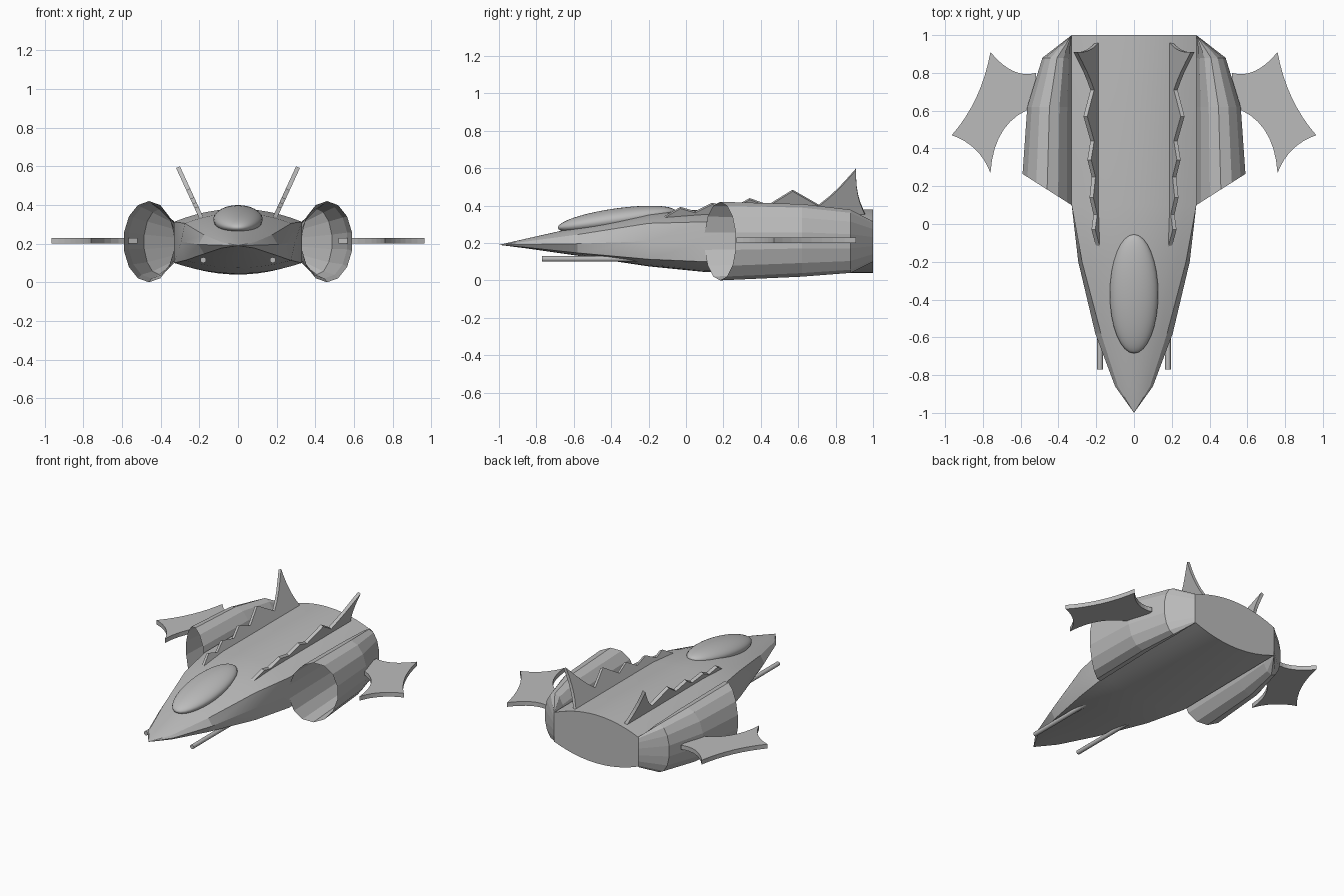
import bpy, bmesh, math
from mathutils import Vector

if "Cube" in bpy.data.objects:
    bpy.data.objects.remove(bpy.data.objects["Cube"])

grey = bpy.data.materials.new("hull grey")
grey.diffuse_color = (0.5, 0.5, 0.5, 1)
grey.use_nodes = True
grey.node_tree.nodes["Principled BSDF"].inputs["Base Color"].default_value = grey.diffuse_color


def finish(name, bm, smooth=None):
    bmesh.ops.remove_doubles(bm, verts=bm.verts, dist=1e-5)
    bmesh.ops.recalc_face_normals(bm, faces=bm.faces)
    mesh = bpy.data.meshes.new(name)
    bm.to_mesh(mesh)
    bm.free()
    mesh.materials.append(grey)
    ob = bpy.data.objects.new(name, mesh)
    bpy.context.collection.objects.link(ob)
    if smooth:
        bpy.ops.object.select_all(action='DESELECT')
        ob.select_set(True)
        bpy.context.view_layer.objects.active = ob
        bpy.ops.object.shade_smooth_by_angle(angle=math.radians(smooth))
    return ob


def loft(name, rings, cap_end=False, smooth=None):
    bm = bmesh.new()
    loops = [[bm.verts.new(p) for p in r] for r in rings]
    n = len(loops[0])
    for a, b in zip(loops, loops[1:]):
        for i in range(n):
            j = (i + 1) % n
            bm.faces.new((a[i], a[j], b[j], b[i]))
    if cap_end:
        bm.faces.new(loops[-1])
    return finish(name, bm, smooth)


def plate(name, pts, offset):
    """Closed outline thickened along an offset vector."""
    bm = bmesh.new()
    face = bm.faces.new([bm.verts.new(p) for p in pts])
    ext = bmesh.ops.extrude_face_region(bm, geom=[face], use_keep_orig=True)
    verts = [v for v in ext["geom"] if isinstance(v, bmesh.types.BMVert)]
    bmesh.ops.translate(bm, verts=verts, vec=offset)
    return finish(name, bm)


def arc(a, mid, b, n=8):
    """Quadratic curve from a through mid to b, without the last point."""
    a, mid, b = Vector(a), Vector(mid), Vector(b)
    c = 2 * mid - (a + b) / 2
    return [a * (1 - t)**2 + c * 2 * t * (1 - t) + b * t * t
            for t in (i / n for i in range(n))]


# Hull: arched top and bottom joined by side walls
def hull_ring(y, w, edge_w, z_bot, z_low, z_up, z_top, n=12):
    pts = []
    for i in range(n + 1):
        u = -1 + 2 * i / n
        pts.append((u * edge_w, y, z_low - (z_low - z_bot) * (1 - u * u)))
    pts.append((w, y, (z_low + z_up) / 2))
    for i in range(n + 1):
        u = 1 - 2 * i / n
        pts.append((u * edge_w, y, z_up + (z_top - z_up) * (1 - u * u)))
    pts.append((-w, y, (z_low + z_up) / 2))
    return pts


loft("hull", [
    hull_ring(-1.0, 0, 0, .19, .19, .19, .19),
    hull_ring(-.86, .10, .085, .172, .177, .207, .222),
    hull_ring(-.58, .205, .175, .132, .147, .245, .285),
    hull_ring(-.20, .295, .275, .075, .113, .305, .358),
    hull_ring(.10, .33, .33, .045, .10, .313, .38),
    hull_ring(1.0, .33, .33, .04, .105, .31, .38),
], cap_end=True, smooth=15)

# Canopy: tilted ellipsoid
bpy.ops.mesh.primitive_uv_sphere_add(segments=32, ring_count=20, radius=1,
                                     location=(0, -.37, .325),
                                     rotation=(math.radians(8), 0, 0))
canopy = bpy.context.object
canopy.name = "canopy"
canopy.scale = (.128, .318, .06)
canopy.data.materials.append(grey)
bpy.ops.object.shade_smooth()


# Engine pods: open slanted mouth, closing to an edge on the hull at the rear
def pod_ring(side, y, x_out, z0, z1, slant=0, n=14):
    cx, rx = (.33 + x_out) / 2, (x_out - .33) / 2
    pts = []
    for i in range(n):
        t = 2 * math.pi * (i + .5) / n
        x = cx + rx * math.cos(t) / math.cos(math.pi / n)
        x = max(.33, min(x, x_out))
        pts.append((side * x, y + slant * (x - .33),
                    (z0 + z1) / 2 + (z1 - z0) / 2 * math.sin(t)))
    return pts


# Wing outline (x, y), every edge a concave curve
wing = (arc((.52, .80), (.64, .81), (.76, .91))
        + arc((.76, .91), (.835, .67), (.965, .47))
        + arc((.965, .47), (.84, .395), (.76, .27))
        + arc((.76, .27), (.69, .50), (.52, .62)) + [Vector((.52, .62))])

# Saw-toothed fin outline (y, z)
fin = ([Vector(p) for p in [(-.13, .335), (-.03, .393), (.05, .37), (.14, .415),
                            (.25, .39), (.34, .44), (.44, .405), (.57, .485)]]
       + arc((.71, .405), (.815, .495), (.905, .60), 4)
       + arc((.91, .60), (.92, .46), (.965, .35), 6)
       + [Vector((.965, .34))])

for side, label in ((-1, "left"), (1, "right")):
    loft(label + "_engine_pod", [
        pod_ring(side, .10, .59, 0, .42, slant=.635),
        pod_ring(side, .62, .565, .02, .408),
        pod_ring(side, .88, .485, .04, .378),
        pod_ring(side, 1.0, .33, .10, .315),
    ])
    plate(label + "_wing", [(side * p.x, p.y, .20) for p in wing], (0, 0, .03))
    plate(label + "_fin",
          [(side * (.19 + (p.y - .36) * .46), p.x, p.y) for p in fin],
          (side * .02, 0, -.009))
    # Gun barrels under the nose
    bpy.ops.mesh.primitive_cylinder_add(vertices=12, radius=.015, depth=.67,
                                        location=(side * .18, -.435, .115),
                                        rotation=(math.pi / 2, 0, 0))
    gun = bpy.context.object
    gun.name = label + "_gun"
    gun.data.materials.append(grey)
    bpy.ops.object.shade_smooth_by_angle(angle=math.radians(40))
